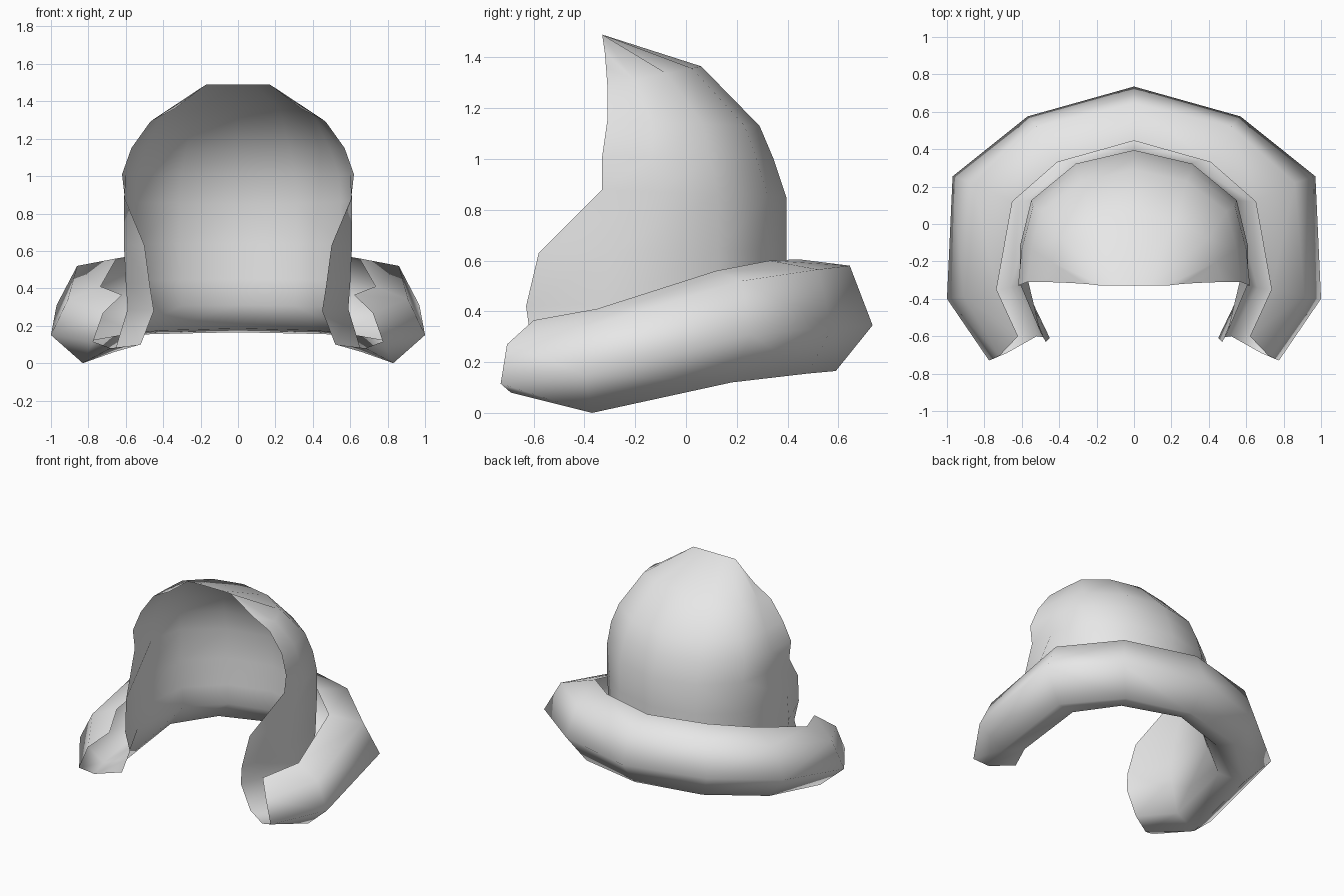
import bpy
import bmesh
from mathutils import Vector

cube = bpy.data.objects.get("Cube")
if cube:
    bpy.data.objects.remove(cube, do_unlink=True)

# Rolled brim: each row runs from the front end round to the centre back
BRIM_ROWS = [
    # free inner lip
    [(.62, -.60, .365), (.735, -.35, .41), (.65, .12, .56), (.41, .33, .60), (0, .445, .605)],
    # upper shoulder
    [(.72, -.705, .27), (.91, -.385, .34), (.86, .22, .52), (.52, .52, .565), (0, .645, .58)],
    # outermost line
    [(.775, -.73, .115), (1, -.40, .15), (.97, .255, .31), (.57, .575, .335), (0, .735, .345)],
    # underside
    [(.68, -.69, .08), (.83, -.37, 0), (.80, .18, .12), (.47, .48, .155), (0, .59, .165)],
    # inner turn that joins the hood wall
    [(.52, -.60, .10), (.66, -.34, .06), (.63, .12, .15), (.41, .36, .175), (0, .485, .185)],
]

# Hood wall: front edge point, side half-width, back depth, back height
HOOD_ROWS = [
    ((.45, -.61, .28), .59, .395, .31),
    ((.472, -.63, .42), .60, .395, .45),
    ((.50, -.58, .63), .61, .395, .64),
    ((.605, -.33, .88), .61, .395, .85),
    ((.62, -.33, 1.01), .60, .345, 1.0),
    ((.57, -.31, 1.15), .55, .29, 1.13),
    ((.47, -.31, 1.29), .44, .06, 1.365),
]

# Front edge of the crown, with a short flat top
CROWN_EDGE = [(.34, -.315, 1.36), (.26, -.32, 1.42), (.17, -.33, 1.49),
              (.085, -.33, 1.49), (0, -.33, 1.49)]

# Shared plan curve of the hood: (share of width, share of depth)
PLAN = [(1, .29), (.9, .63), (.51, .9), (0, 1)]


def hood_row(edge, width, back_y, back_z):
    """Sweep one level of the hood from its front edge to the centre back."""
    _, y, z = edge
    row = [edge]
    for f, g in PLAN:
        # The cheek flaps reach forward without pulling the back with them
        start = y if f == 1 else max(y, -.33)
        row.append((width * f, start + (back_y - start) * g, z + (back_z - z) * g))
    return row


def make_sheet(name, rows, material):
    """Join rows of points into a smooth open sheet, mirrored in x."""
    bm = bmesh.new()
    grid = [[bm.verts.new(Vector(p)) for p in row] for row in rows]
    for low, high in zip(grid, grid[1:]):
        for i in range(len(low) - 1):
            bm.faces.new((low[i], low[i + 1], high[i + 1], high[i]))
    for face in bm.faces:
        face.smooth = True
    # Face the hood wall outward
    bm.normal_update()
    bm.faces.ensure_lookup_table()
    if bm.faces[-6].normal.y < 0:
        bmesh.ops.reverse_faces(bm, faces=bm.faces[:])
    mesh = bpy.data.meshes.new(name)
    bm.to_mesh(mesh)
    bm.free()
    mesh.materials.append(material)
    obj = bpy.data.objects.new(name, mesh)
    bpy.context.collection.objects.link(obj)
    mirror = obj.modifiers.new("Mirror", 'MIRROR')
    mirror.use_clip = True


# Single pale grey colour
grey = bpy.data.materials.new("pale_grey")
grey.use_nodes = True
colour = (.8, .8, .8, 1)
grey.diffuse_color = colour
grey.node_tree.nodes["Principled BSDF"].inputs["Base Color"].default_value = colour

# The brim curls out of the hood wall, so both are one continuous sheet
make_sheet("hood_with_rolled_brim",
           BRIM_ROWS + [hood_row(*row) for row in HOOD_ROWS] + [CROWN_EDGE], grey)
